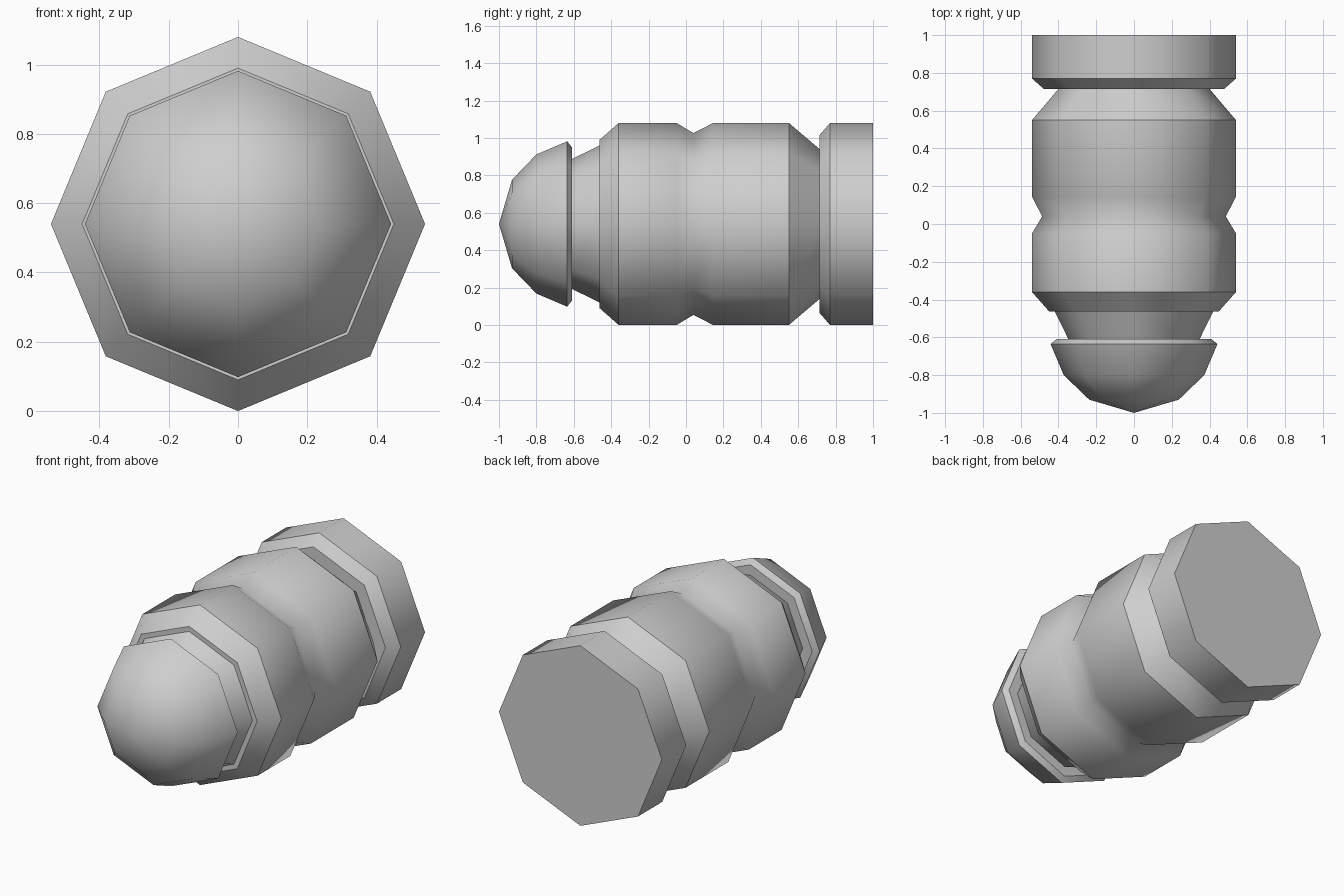
import bpy, bmesh, math

if "Cube" in bpy.data.objects:
    bpy.data.objects.remove(bpy.data.objects["Cube"])

SIDES = 8
AXIS_Z = 0.54

grey = bpy.data.materials.new("plain_grey")
grey.diffuse_color = (0.62, 0.62, 0.62, 1)
grey.use_nodes = True
grey.node_tree.nodes["Principled BSDF"].inputs["Base Color"].default_value = grey.diffuse_color


def lathe(name, profile, sharp):
    """Octagonal turning around the y axis; profile is (y, radius), sharp lists hard-edged rings."""
    bm = bmesh.new()
    rings = []
    for y, r in profile:
        n = SIDES if r > 0 else 1
        rings.append([bm.verts.new((r * math.cos(2 * math.pi * i / SIDES), y,
                                    AXIS_Z + r * math.sin(2 * math.pi * i / SIDES)))
                      for i in range(n)])
    for a, b in zip(rings, rings[1:]):
        for i in range(SIDES):
            j = (i + 1) % SIDES
            corners = [a[i % len(a)], a[j % len(a)], b[j % len(b)], b[i % len(b)]]
            bm.faces.new(list(dict.fromkeys(corners)))
    # flat end caps where the profile does not close to a point
    for ring in (rings[0], rings[-1]):
        if len(ring) > 1:
            bm.faces.new(ring)
    bmesh.ops.recalc_face_normals(bm, faces=bm.faces)
    for f in bm.faces:
        f.smooth = len(f.verts) < SIDES
    for k in sharp:
        for i in range(SIDES):
            bm.edges.get((rings[k][i], rings[k][(i + 1) % SIDES])).smooth = False
    mesh = bpy.data.meshes.new(name)
    bm.to_mesh(mesh)
    bm.free()
    mesh.materials.append(grey)
    obj = bpy.data.objects.new(name, mesh)
    bpy.context.collection.objects.link(obj)
    return obj


# rounded tip with a thin chamfered rim
lathe("nose", [(-1.0, 0), (-0.93, 0.237), (-0.80, 0.372), (-0.635, 0.442), (-0.61, 0.41)],
      [3, 4])
# tapered neck, waisted barrel and rear taper
lathe("barrel", [(-0.61, 0.347), (-0.462, 0.42), (-0.462, 0.45), (-0.36, 0.54),
                 (-0.05, 0.54), (0.04, 0.486), (0.145, 0.54), (0.55, 0.54), (0.715, 0.40)],
      [0, 1, 2, 3, 7, 8])
# chamfered base collar
lathe("base_collar", [(0.715, 0.477), (0.77, 0.54), (1.0, 0.54)], [0, 1, 2])
